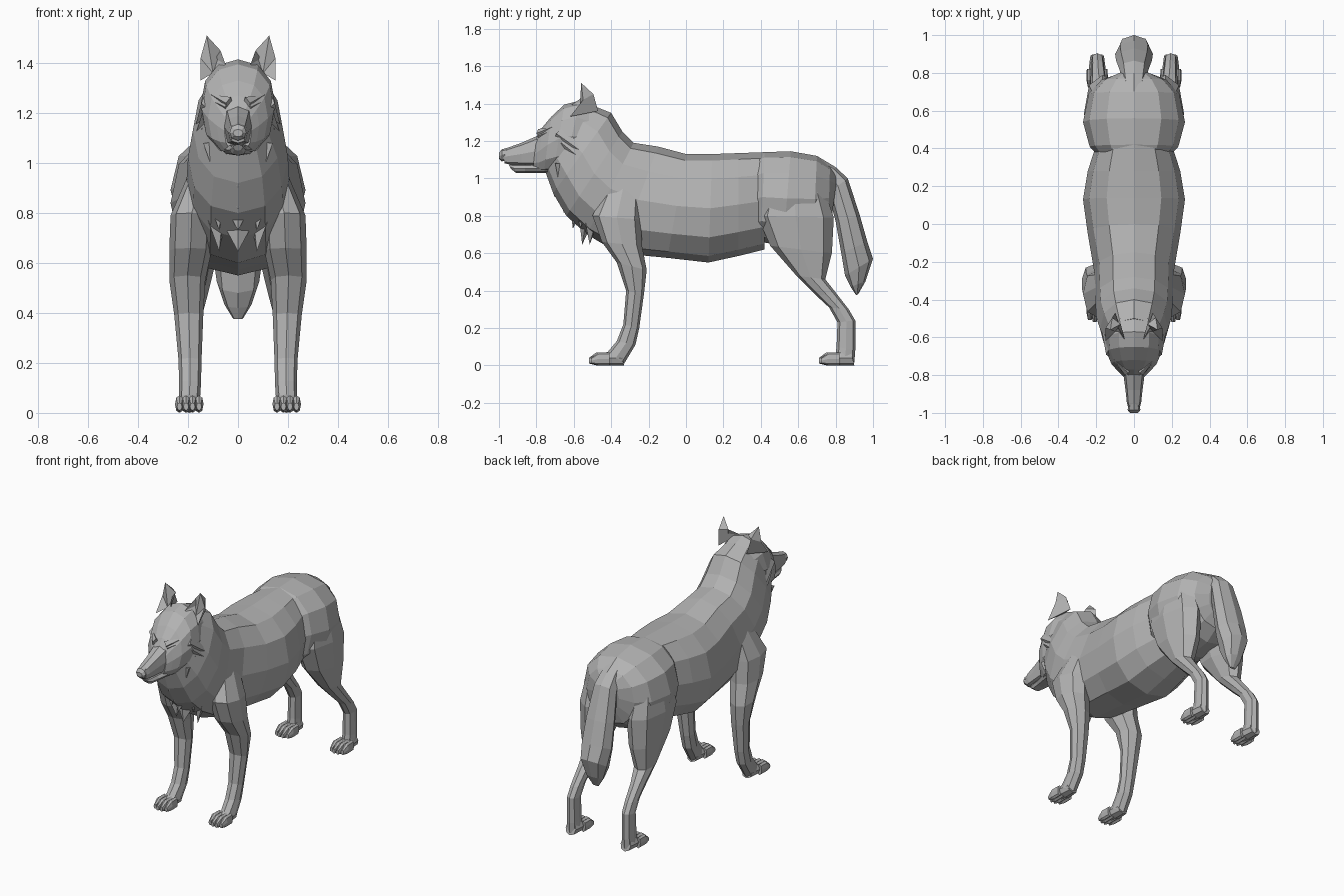
import bpy
import bmesh
from math import cos, sin, pi, copysign
from mathutils import Matrix, Vector

cube = bpy.data.objects.get("Cube")
if cube:
    bpy.data.objects.remove(cube, do_unlink=True)

# One plain fur colour
fur = bpy.data.materials.new("grey_fur")
fur.use_nodes = True
colour = (0.45, 0.45, 0.45, 1)
fur.diffuse_color = colour
shader = next(n for n in fur.node_tree.nodes if n.type == "BSDF_PRINCIPLED")
shader.inputs["Base Color"].default_value = colour
shader.inputs["Roughness"].default_value = 0.9


def power(value, exponent):
    return copysign(abs(value) ** exponent, value)


def loft(bm, rings, sides=8, side=1, square=0.9):
    """Skin rings given as upper y, upper z, lower y, lower z, half width, centre x."""
    previous = None
    for index, (ty, tz, by, bz, half, *centre) in enumerate(rings):
        top, low = Vector((0, ty, tz)), Vector((0, by, bz))
        middle, arm = (top + low) / 2, (top - low) / 2
        middle.x = side * centre[0] if centre else 0
        ring = []
        for i in range(sides):
            a = 2 * pi * i / sides
            across = Vector((half * power(cos(a), square), 0, 0))
            ring.append(bm.verts.new(middle + across + arm * power(sin(a), square)))
        if previous:
            for i in range(sides):
                j = (i + 1) % sides
                bm.faces.new((previous[i], previous[j], ring[j], ring[i]))
        if index in (0, len(rings) - 1):
            bm.faces.new(ring)
        previous = ring


def spike(bm, base, tip, width, depth):
    """Flattened four sided tuft running from base to tip."""
    base, tip = Vector(base), Vector(tip)
    turn = (tip - base).to_track_quat("Z", "Y").to_matrix().to_4x4()
    place = Matrix.Translation((base + tip) / 2) @ turn
    place = place @ Matrix.Diagonal((width, depth, 1, 1))
    bmesh.ops.create_cone(bm, cap_ends=True, segments=4, radius1=1, radius2=0,
                          depth=(tip - base).length, matrix=place)


def finish(name, bm):
    bmesh.ops.recalc_face_normals(bm, faces=bm.faces)
    mesh = bpy.data.meshes.new(name)
    bm.to_mesh(mesh)
    bm.free()
    mesh.materials.append(fur)
    obj = bpy.data.objects.new(name, mesh)
    bpy.context.collection.objects.link(obj)


def part(name, rings, **options):
    bm = bmesh.new()
    loft(bm, rings, **options)
    finish(name, bm)


# Neck, chest and barrel
part("torso", [
    (-.50, 1.39, -.75, 1.03, .14), (-.40, 1.35, -.71, .92, .18),
    (-.34, 1.25, -.64, .80, .2), (-.28, 1.19, -.53, .70, .205),
    (-.15, 1.17, -.36, .60, .21), (0, 1.13, -.1, .575, .245),
    (.14, 1.13, .12, .55, .27), (.28, 1.135, .28, .585, .245),
    (.42, 1.14, .42, .62, .2)], sides=12)

# Hindquarters
part("rump", [
    (.36, 1.12, .36, .66, .19), (.42, 1.14, .40, .66, .235),
    (.56, 1.145, .52, .64, .27), (.70, 1.12, .68, .66, .24),
    (.77, 1.07, .76, .72, .17), (.81, 1.02, .78, .8, .08)], sides=12)

# Hanging tail
part("tail", [
    (.70, 1.12, .70, 1, .05), (.80, 1.06, .73, .98, .065),
    (.865, 1, .76, .92, .075), (.93, .8, .80, .77, .095),
    (.97, .66, .83, .6, .1), (1, .57, .85, .48, .085),
    (.96, .45, .88, .42, .055), (.92, .38, .91, .375, .02)])

# Skull and face
part("head", [
    (-.46, 1.37, -.60, 1.06, .13), (-.57, 1.415, -.65, 1.04, .15),
    (-.65, 1.395, -.71, 1.03, .145), (-.72, 1.33, -.76, 1.03, .12),
    (-.77, 1.27, -.79, 1.03, .085), (-.80, 1.22, -.82, 1.04, .055)], sides=12)
part("muzzle", [
    (-.74, 1.24, -.74, 1.06, .07), (-.80, 1.225, -.81, 1.065, .055),
    (-.88, 1.19, -.88, 1.07, .045), (-.95, 1.165, -.94, 1.075, .038),
    (-.98, 1.15, -.97, 1.08, .03)], square=.7)
part("lower_jaw", [
    (-.74, 1.08, -.74, 1.03, .065), (-.86, 1.075, -.86, 1.03, .04),
    (-.92, 1.075, -.91, 1.03, .032), (-.95, 1.075, -.935, 1.05, .02)])
part("nose", [
    (-.95, 1.165, -.95, 1.1, .028), (-.985, 1.155, -.985, 1.09, .034),
    (-1, 1.135, -1, 1.105, .02)])

# Throat ruff of overlapping tufts down the chest
bm = bmesh.new()
for row in range(4):
    y, z = -.70 + .05 * row, 1.02 - .085 * row
    spike(bm, (0, y + .02, z + .04), (0, y - .005, z - .12), .085, .045)
    for side in (-1, 1):
        spike(bm, (side * .09, y + .05, z + .06), (side * .075, y + .035, z - .12), .07, .045)
finish("chest_ruff", bm)

for side, label in ((1, "left"), (-1, "right")):
    # Cheek fur
    bm = bmesh.new()
    for drop in (0, 1, 2):
        spike(bm, (side * .115, -.68 + .03 * drop, 1.24 - .05 * drop),
              (side * (.175 + .01 * drop), -.54 + .02 * drop, 1.13 - .06 * drop), .035, .055)
    finish(label + "_cheek_fur", bm)

    # Brow ridge above a small eye
    bm = bmesh.new()
    spike(bm, (side * .035, -.785, 1.24), (side * .11, -.715, 1.275), .02, .025)
    finish(label + "_brow", bm)
    bm = bmesh.new()
    spike(bm, (side * .045, -.785, 1.225), (side * .095, -.745, 1.245), .012, .014)
    finish(label + "_eye", bm)

    # Ear shell with a hollow front
    bm = bmesh.new()
    inner, outer, back, hollow, tip = [
        bm.verts.new((side * x, y, z)) for x, y, z in (
            (.05, -.61, 1.395), (.15, -.62, 1.33), (.1, -.47, 1.36),
            (.1, -.57, 1.36), (.125, -.56, 1.51))]
    bulge_in = bm.verts.new((side * .07, -.53, 1.45))
    bulge_out = bm.verts.new((side * .15, -.55, 1.42))
    rear = bm.verts.new((side * .115, -.495, 1.45))
    for face in ((inner, hollow, bulge_in), (hollow, tip, bulge_in),
                 (hollow, outer, bulge_out), (hollow, bulge_out, tip),
                 (inner, bulge_in, rear, back), (bulge_in, tip, rear),
                 (outer, back, rear, bulge_out), (bulge_out, rear, tip),
                 (inner, back, outer, hollow)):
        bm.faces.new(face)
    finish(label + "_ear", bm)

    # Legs, from shoulder or hip to ankle
    part(label + "_front_leg", [
        (-.42, .97, -.24, .98, .05, .14), (-.50, .80, -.24, .78, .085, .185),
        (-.45, .66, -.235, .64, .085, .19), (-.37, .55, -.21, .51, .072, .203),
        (-.32, .4, -.225, .38, .058, .197), (-.335, .22, -.25, .2, .046, .192),
        (-.37, .13, -.27, .11, .044, .192), (-.42, .07, -.33, .01, .042, .195)], side=side)
    part(label + "_hind_leg", [
        (.44, 1, .72, 1, .06, .17), (.38, .8, .79, .79, .1, .165),
        (.45, .64, .78, .6, .085, .17), (.59, .48, .745, .46, .058, .18),
        (.70, .37, .80, .39, .042, .188), (.765, .31, .87, .3, .036, .192),
        (.81, .23, .905, .24, .034, .194), (.805, .1, .905, .08, .036, .195),
        (.80, .06, .9, .015, .038, .195)], side=side)

    # Paws with four toes each
    for name, heel in (("front", -.35), ("hind", .88)):
        bm = bmesh.new()
        loft(bm, [(heel, .08, heel + .02, 0, .036, .195),
                  (heel - .05, .08, heel - .05, 0, .044, .195),
                  (heel - .1, .06, heel - .1, .005, .04, .195)], side=side)
        for toe in (-1.5, -.5, .5, 1.5):
            x = .195 + toe * .026
            reach = heel - .175 + .012 * abs(toe)
            loft(bm, [(heel - .06, .07, heel - .06, 0, .016, x),
                      (reach + .04, .07, reach + .04, 0, .018, x),
                      (reach, .04, reach, .01, .01, x)], sides=8, side=side)
        finish(f"{label}_{name}_paw", bm)
